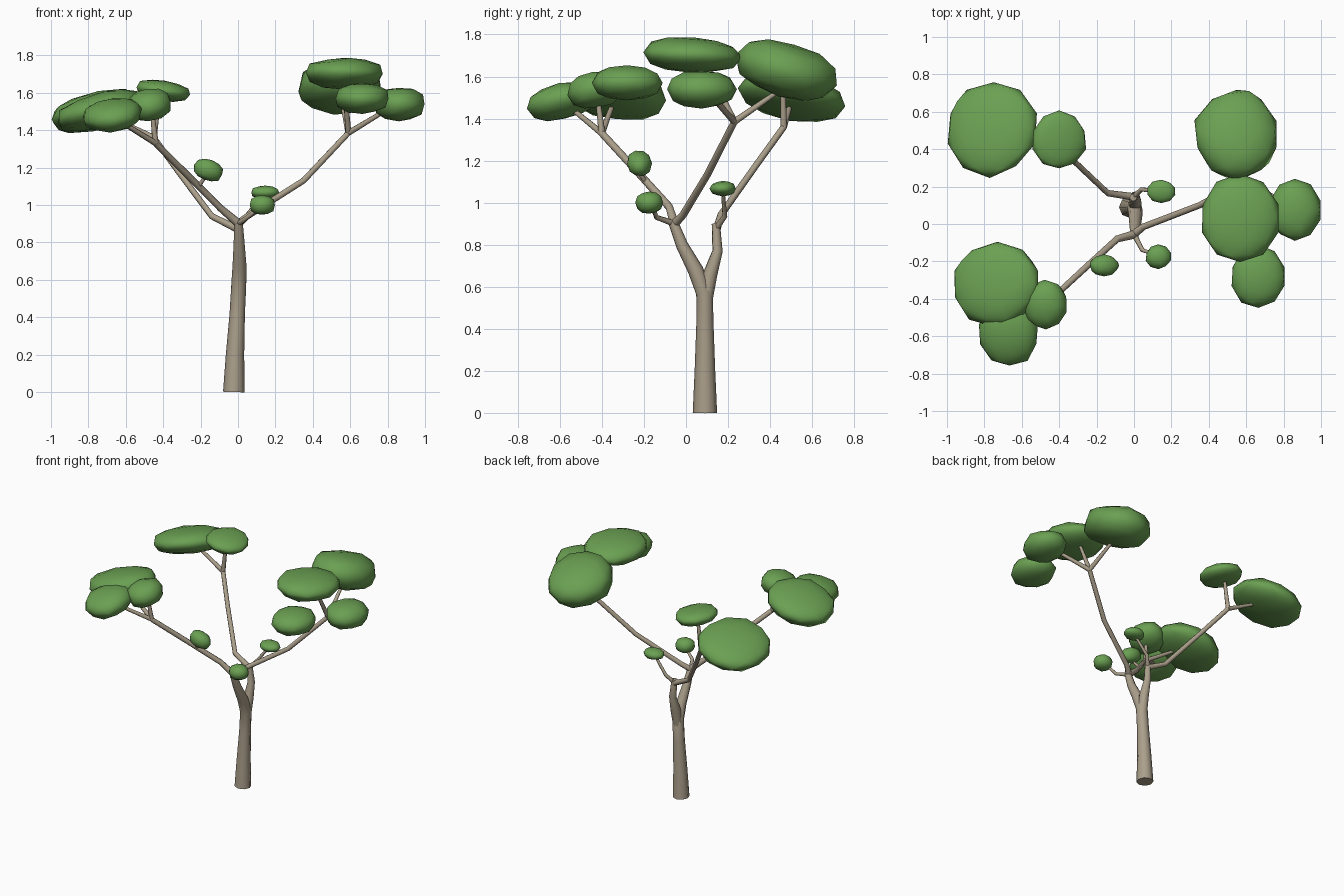
import bpy
import math
import random

random.seed(4)
if "Cube" in bpy.data.objects:
    bpy.data.objects.remove(bpy.data.objects["Cube"], do_unlink=True)


def make_material(name, color):
    mat = bpy.data.materials.new(name)
    mat.use_nodes = True
    mat.diffuse_color = color
    mat.node_tree.nodes["Principled BSDF"].inputs["Base Color"].default_value = color
    return mat


bark = make_material("bark brown", (0.41, 0.35, 0.26, 1))
leaf = make_material("leaf green", (0.145, 0.35, 0.085, 1))


def branch(name, points):
    """Tapered eight-sided tube through (x, y, z, radius) points."""
    curve = bpy.data.curves.new(name, "CURVE")
    curve.dimensions = "3D"
    curve.bevel_depth = 1
    curve.bevel_resolution = 2
    curve.use_fill_caps = True
    spline = curve.splines.new("POLY")
    spline.points.add(len(points) - 1)
    for p, (x, y, z, r) in zip(spline.points, points):
        p.co = (x, y, z, 1)
        p.radius = r
    obj = bpy.data.objects.new(name, curve)
    bpy.context.collection.objects.link(obj)
    bpy.ops.object.select_all(action="DESELECT")
    obj.select_set(True)
    bpy.context.view_layer.objects.active = obj
    bpy.ops.object.convert(target="MESH")
    obj = bpy.context.object
    obj.data.materials.clear()
    obj.data.materials.append(bark)
    bpy.ops.object.shade_smooth_by_angle(angle=math.radians(60))


def twigs(name, start, ends):
    """Thin twigs fanning out from the end of a branch."""
    for i, end in enumerate(ends):
        branch(f"{name}_{i + 1}", [(*start, 0.016), (*end, 0.011)])


def foliage(name, center, size, tilt=(0, 0)):
    """Full-sided, flattened leaf clump, tilted about x and y in degrees."""
    bpy.ops.mesh.primitive_ico_sphere_add(subdivisions=2, radius=1.02, location=center)
    obj = bpy.context.object
    obj.name = name
    for v in obj.data.vertices:
        v.co.z = math.copysign(abs(v.co.z) ** 0.75, v.co.z)
        v.co *= random.uniform(0.96, 1.04)
    obj.scale = size
    obj.rotation_euler = (math.radians(tilt[0]), math.radians(tilt[1]), 0)
    obj.data.materials.append(leaf)
    bpy.ops.object.shade_smooth()


# Trunk running on into the front limb, and the back limb forking off it
branch("trunk_and_front_limb", [(-.022, .09, 0, .058), (-.016, .09, .2, .049), (-.004, .09, .42, .041),
                                (.004, .088, .57, .04), (.008, .045, .68, .037),
                                (.006, -.02, .8, .029), (.002, -.062, .91, .023)])
branch("back_limb", [(.002, .09, .52, .034), (.007, .115, .66, .035), (.006, .15, .77, .025),
                     (-.004, .142, .9, .02)])

# Main branches
branch("front_right_branch", [(.004, -.055, .9, .023), (-.09, -.08, .98, .019),
                              (-.25, -.225, 1.14, .018), (-.44, -.4, 1.33, .017)])
branch("left_branch", [(0, -.055, .9, .022), (.05, -.015, .94, .018), (.35, .1, 1.13, .017),
                       (.59, .23, 1.385, .016)])
branch("back_right_branch", [(0, .145, .87, .02), (-.14, .165, .94, .017),
                             (-.32, .335, 1.18, .016), (-.45, .465, 1.36, .016)])

# Short side shoots
branch("front_shoot", [(0, -.055, .9, .015), (.045, -.14, .93, .012), (.12, -.165, .99, .009)])
branch("back_shoot", [(0, .145, .88, .015), (.04, .185, .935, .012), (.14, .175, 1.06, .009)])
branch("branch_shoot", [(-.21, -.19, 1.1, .012), (-.19, -.215, 1.13, .01), (-.16, -.22, 1.18, .008)])

# Twigs reaching into the canopy
twigs("front_right_twig", (-.44, -.4, 1.33), [(-.7, -.34, 1.49), (-.65, -.56, 1.46), (-.46, -.42, 1.5)])
twigs("left_twig", (.59, .23, 1.385), [(.56, .44, 1.53), (.57, .1, 1.65), (.83, .1, 1.53)])
twigs("back_right_twig", (-.45, .465, 1.36), [(-.7, .5, 1.48), (-.42, .46, 1.59)])

# Canopy clumps
foliage("back_right_canopy_large", (-.76, .51, 1.5), (.245, .255, .09), (-10, -14))
foliage("back_right_canopy_small", (-.4, .45, 1.61), (.145, .155, .055), (0, 8))
foliage("left_canopy_back", (.55, .478, 1.63), (.225, .245, .13), (-17, 0))
foliage("left_canopy_top", (.567, .03, 1.703), (.205, .232, .082), (-3, 0))
foliage("left_canopy_outer", (.86, .075, 1.54), (.137, .162, .088))
foliage("left_canopy_front", (.665, -.28, 1.57), (.147, .165, .08))
foliage("front_right_canopy_large", (-.735, -.32, 1.505), (.238, .225, .09), (-5, -15))
foliage("front_right_canopy_inner", (-.475, -.43, 1.535), (.12, .13, .083), (10, -10))
foliage("front_right_canopy_front", (-.67, -.59, 1.482), (.158, .17, .083), (12, -8))
foliage("back_shoot_leaves", (.145, .175, 1.067), (.075, .06, .035))
foliage("front_shoot_leaves", (.13, -.175, 1.0), (.067, .064, .052))
foliage("branch_shoot_leaves", (-.16, -.222, 1.187), (.08, .058, .055), (0, 20))
